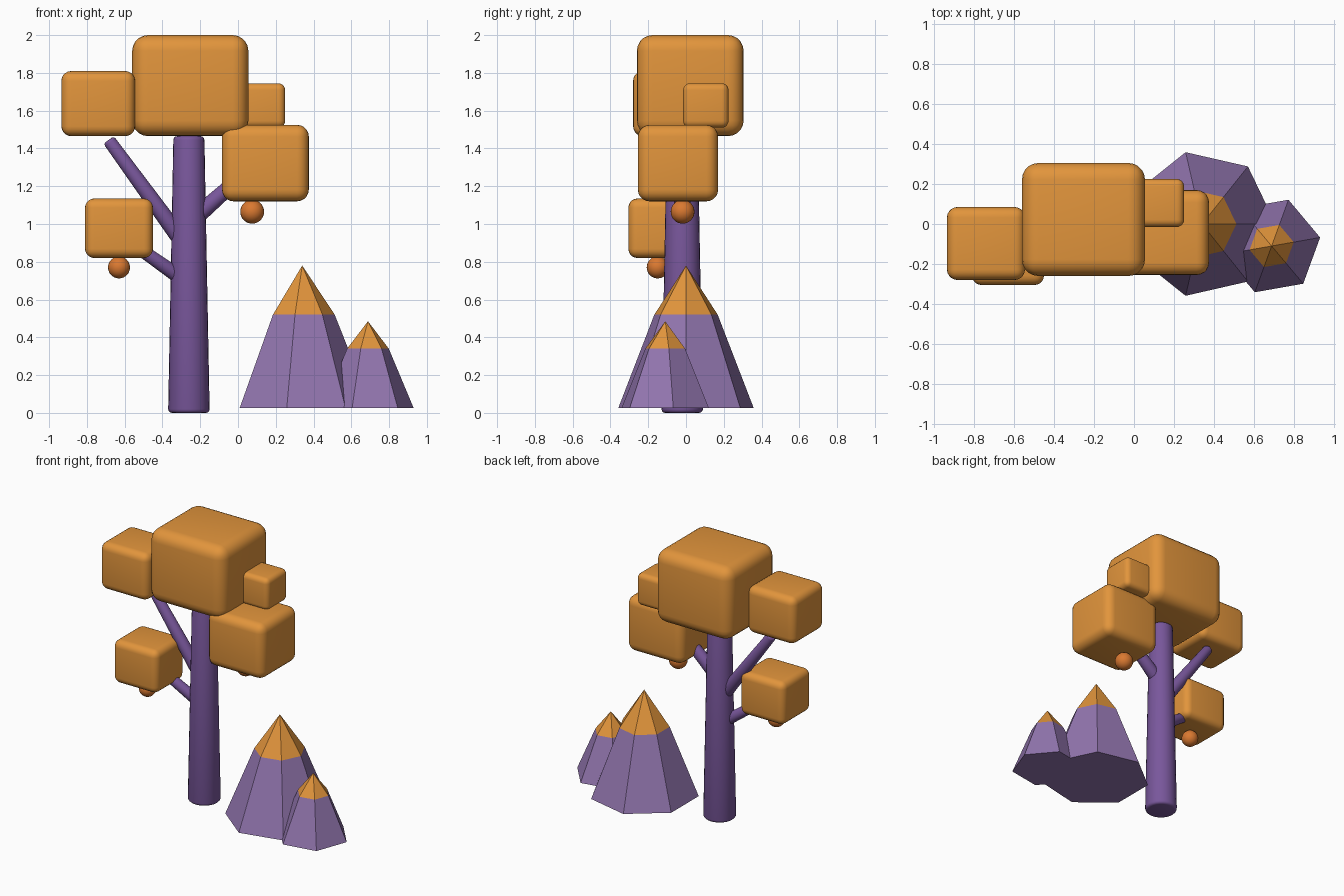
import bpy
import math
from mathutils import Vector

cube = bpy.data.objects.get("Cube")
if cube:
    bpy.data.objects.remove(cube, do_unlink=True)


def material(name, rgb):
    m = bpy.data.materials.new(name)
    m.use_nodes = True
    m.diffuse_color = (*rgb, 1)
    m.node_tree.nodes["Principled BSDF"].inputs["Base Color"].default_value = (*rgb, 1)
    return m


LEAF = material("orange foliage", (0.76, 0.30, 0.045))
BARK = material("purple bark", (0.19, 0.095, 0.33))
ROCK = material("pale purple rock", (0.29, 0.18, 0.43))
FRUIT = material("red orange fruit", (0.70, 0.19, 0.03))


def finish(name, mat, bevel=0, segments=4, smooth=True):
    """Name and colour the active object, round its edges, shade it."""
    ob = bpy.context.object
    ob.name = ob.data.name = name
    ob.data.materials.append(mat)
    if bevel:
        mod = ob.modifiers.new("rounding", "BEVEL")
        mod.width = bevel
        mod.segments = segments
        mod.limit_method = "ANGLE"
        mod.angle_limit = math.radians(40)
        bpy.ops.object.modifier_apply(modifier=mod.name)
    if smooth:
        bpy.ops.object.shade_smooth_by_angle(angle=math.radians(40))
    return ob


def foliage(name, lo, hi):
    """Rounded block of leaves between two corners."""
    lo, hi = Vector(lo), Vector(hi)
    bpy.ops.mesh.primitive_cube_add(size=1, location=(lo + hi) / 2)
    bpy.context.object.scale = hi - lo
    bpy.ops.object.transform_apply(location=False, rotation=False, scale=True)
    finish(name, LEAF, bevel=0.135 * (hi.x - lo.x), segments=5)


def limb(name, start, end, r1, r2, bevel):
    """Tapered round limb from start to end."""
    start, end = Vector(start), Vector(end)
    axis = end - start
    bpy.ops.mesh.primitive_cone_add(vertices=24, radius1=r1, radius2=r2,
                                    depth=axis.length, location=(start + end) / 2)
    bpy.context.object.rotation_euler = axis.to_track_quat("Z", "Y").to_euler()
    finish(name, BARK, bevel, segments=3)


def mountain(name, x, y, sides, turn, rings):
    """Faceted peak: rings are (radius, height), the last one is the tip."""
    verts = []
    for r, z in rings[:-1]:
        for i in range(sides):
            a = math.radians(turn) + math.tau * i / sides
            verts.append((x + r * math.cos(a), y + r * math.sin(a), z))
    tip = len(verts)
    verts.append((x, y, rings[-1][1]))
    faces = [tuple(reversed(range(sides)))]
    for i in range(sides):
        j = (i + 1) % sides
        faces.append((i, j, sides + j, sides + i))
        faces.append((sides + i, sides + j, tip))
    mesh = bpy.data.meshes.new(name)
    mesh.from_pydata(verts, [], faces)
    ob = bpy.data.objects.new(name, mesh)
    bpy.context.collection.objects.link(ob)
    mesh.materials.append(ROCK)
    mesh.materials.append(LEAF)
    # Everything above the middle ring is the coloured cap
    for p in mesh.polygons:
        p.material_index = int(p.center.z > rings[1][1])


# Trunk and branches
limb("trunk", (-0.26, -0.02, 0), (-0.26, -0.02, 1.465), 0.11, 0.082, 0.02)
limb("upper_right_branch", (-0.31, -0.02, 0.93), (-0.685, -0.02, 1.445), 0.046, 0.034, 0.015)
limb("lower_right_branch", (-0.31, -0.03, 0.72), (-0.58, -0.09, 0.91), 0.04, 0.032, 0.012)
limb("left_branch", (-0.21, -0.02, 1.05), (0.05, -0.02, 1.28), 0.046, 0.036, 0.015)

# Foliage blocks
foliage("crown", (-0.56, -0.26, 1.465), (0.055, 0.305, 2.0))
foliage("upper_right_foliage", (-0.935, -0.28, 1.465), (-0.545, 0.085, 1.81))
foliage("lower_right_foliage", (-0.81, -0.305, 0.82), (-0.45, 0.03, 1.135))
foliage("left_foliage", (-0.085, -0.255, 1.12), (0.375, 0.17, 1.525))
foliage("small_left_foliage", (-0.02, -0.015, 1.51), (0.25, 0.225, 1.745))

# Hanging fruit
for name, place, r in (("left_fruit", (0.075, -0.018, 1.065), 0.063),
                       ("right_fruit", (-0.63, -0.15, 0.77), 0.058)):
    bpy.ops.mesh.primitive_uv_sphere_add(segments=24, ring_count=16, radius=r, location=place)
    finish(name, FRUIT)

# Mountains
mountain("large_mountain", 0.34, 0, 7, 0, ((0.368, 0.025), (0.172, 0.52), (0, 0.78)))
mountain("small_mountain", 0.688, -0.11, 6, 10, ((0.246, 0.025), (0.112, 0.34), (0, 0.485)))
